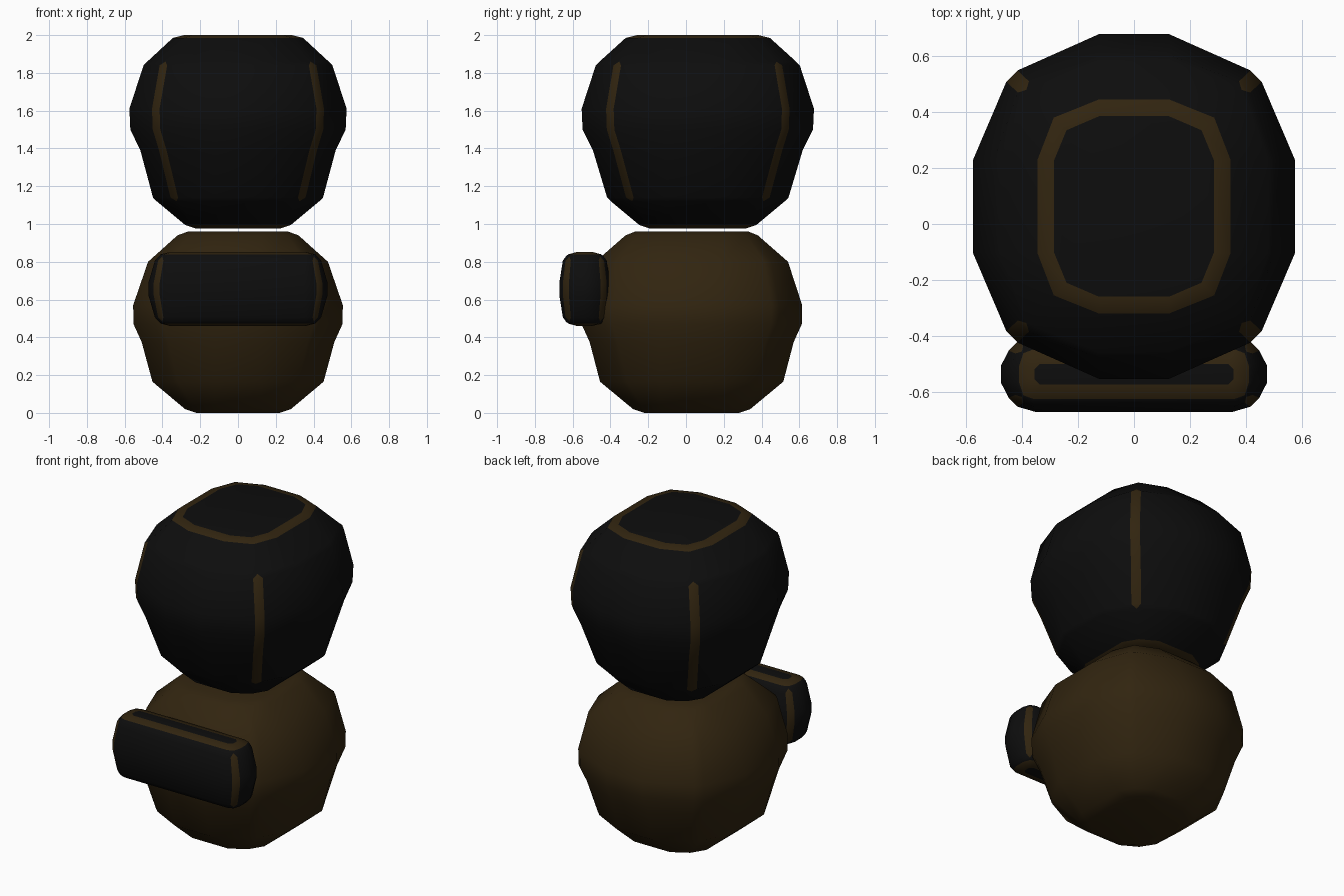
import bpy, bmesh, math
from mathutils import Vector

if "Cube" in bpy.data.objects:
    bpy.data.objects.remove(bpy.data.objects["Cube"])


def material(name, rgb):
    m = bpy.data.materials.new(name)
    m.use_nodes = True
    m.diffuse_color = (*rgb, 1)
    bsdf = next(n for n in m.node_tree.nodes if n.type == "BSDF_PRINCIPLED")
    bsdf.inputs["Base Color"].default_value = (*rgb, 1)
    bsdf.inputs["Roughness"].default_value = 1
    bsdf.inputs["Specular IOR Level"].default_value = 0
    return m


black = material("black", (0.004, 0.004, 0.004))
brown = material("dark brown", (0.031, 0.018, 0.005))


def section(hx, hy, cx, cy, a, b, off, yc, z):
    """Rounded block outline: flat sides plus a narrow chamfer at each corner."""
    quarter = [(hx, b), (cx + off, cy - off), (cx - off, cy + off), (a, hy)]
    left = [(-x, y) for x, y in reversed(quarter)]
    half = quarter + left
    return [Vector((x, yc + y, z)) for x, y in half + [(-x, -y) for x, y in half]]


def block(name, sections, mats):
    """Loft the outlines; the end bands and corner chamfers take the trim colour."""
    bm = bmesh.new()
    rings = [[bm.verts.new(p) for p in s] for s in sections]
    n = len(rings[0])
    bm.faces.new(rings[0])
    bm.faces.new(rings[-1])
    for k in range(len(rings) - 1):
        for i in range(n):
            j = (i + 1) % n
            f = bm.faces.new((rings[k][i], rings[k][j], rings[k + 1][j], rings[k + 1][i]))
            trim = k in (0, len(rings) - 2) or i % 4 == 1
            f.material_index = len(mats) - 1 if trim else 0
    bmesh.ops.remove_doubles(bm, verts=bm.verts[:], dist=0.0005)
    bmesh.ops.recalc_face_normals(bm, faces=bm.faces[:])
    mesh = bpy.data.meshes.new(name)
    bm.to_mesh(mesh)
    bm.free()
    for m in mats:
        mesh.materials.append(m)
    ob = bpy.data.objects.new(name, mesh)
    bpy.context.collection.objects.link(ob)
    bpy.ops.object.select_all(action="DESELECT")
    ob.select_set(True)
    bpy.context.view_layer.objects.active = ob
    bpy.ops.object.shade_smooth_by_angle(angle=math.radians(55))


def rounded(rows, yc):
    """Rows of height, half width, half depth, corner ratio and chamfer offset."""
    return [section(hx, hy, hx * r, hy * r, 0.125, 0.165, off, yc, z)
            for z, hx, hy, r, off in rows]


# Body: plain rounded block
BODY = [
    (0, 0.22, 0.25, 0.83, 0),
    (0.02, 0.28, 0.31, 0.81, 0),
    (0.165, 0.453, 0.485, 0.75, 0.02),
    (0.375, 0.51, 0.54, 0.76, 0.02),
    (0.47, 0.553, 0.583, 0.757, 0.02),
    (0.57, 0.555, 0.585, 0.757, 0.02),
    (0.8, 0.476, 0.51, 0.79, 0.02),
    (0.94, 0.32, 0.35, 0.825, 0),
    (0.96, 0.265, 0.3, 0.845, 0),
]
block("body", rounded(BODY, 0.03), [brown])

# Head: chamfer stripes run down the corners and end in points
HEAD = [
    (0.975, 0.22, 0.25, 0.83, 0),
    (0.995, 0.28, 0.31, 0.81, 0),
    (1.12, 0.43, 0.46, 0.755, 0),
    (1.14, 0.45, 0.48, 0.75, 0.02),
    (1.39, 0.517, 0.555, 0.77, 0.02),
    (1.5, 0.57, 0.61, 0.757, 0.02),
    (1.61, 0.575, 0.615, 0.757, 0.02),
    (1.84, 0.5, 0.54, 0.79, 0.02),
    (1.86, 0.48, 0.52, 0.8, 0),
    (1.985, 0.345, 0.382, 0.83, 0),
    (2, 0.285, 0.322, 0.845, 0),
]
block("head", rounded(HEAD, 0.0625), [black, brown])

# Front pack: half of the profile, mirrored about its middle height
PACK = [
    (0.197, 0.355, 0.037, 0.346, 0.027, 0.335, 0.018, 0),
    (0.183, 0.41, 0.088, 0.395, 0.075, 0.36, 0.03, 0),
    (0.172, 0.42, 0.1, 0.4, 0.081, 0.36, 0.03, 0),
    (0.15, 0.44, 0.116, 0.409, 0.088, 0.355, 0.03, 0.014),
    (0.03, 0.475, 0.135, 0.431, 0.1, 0.35, 0.03, 0.016),
]
rows = [(-r[0], r) for r in PACK] + [(r[0], r) for r in reversed(PACK)]
block("front_pack", [section(*r[1:], -0.536, 0.656 + z) for z, r in rows], [black, brown])
